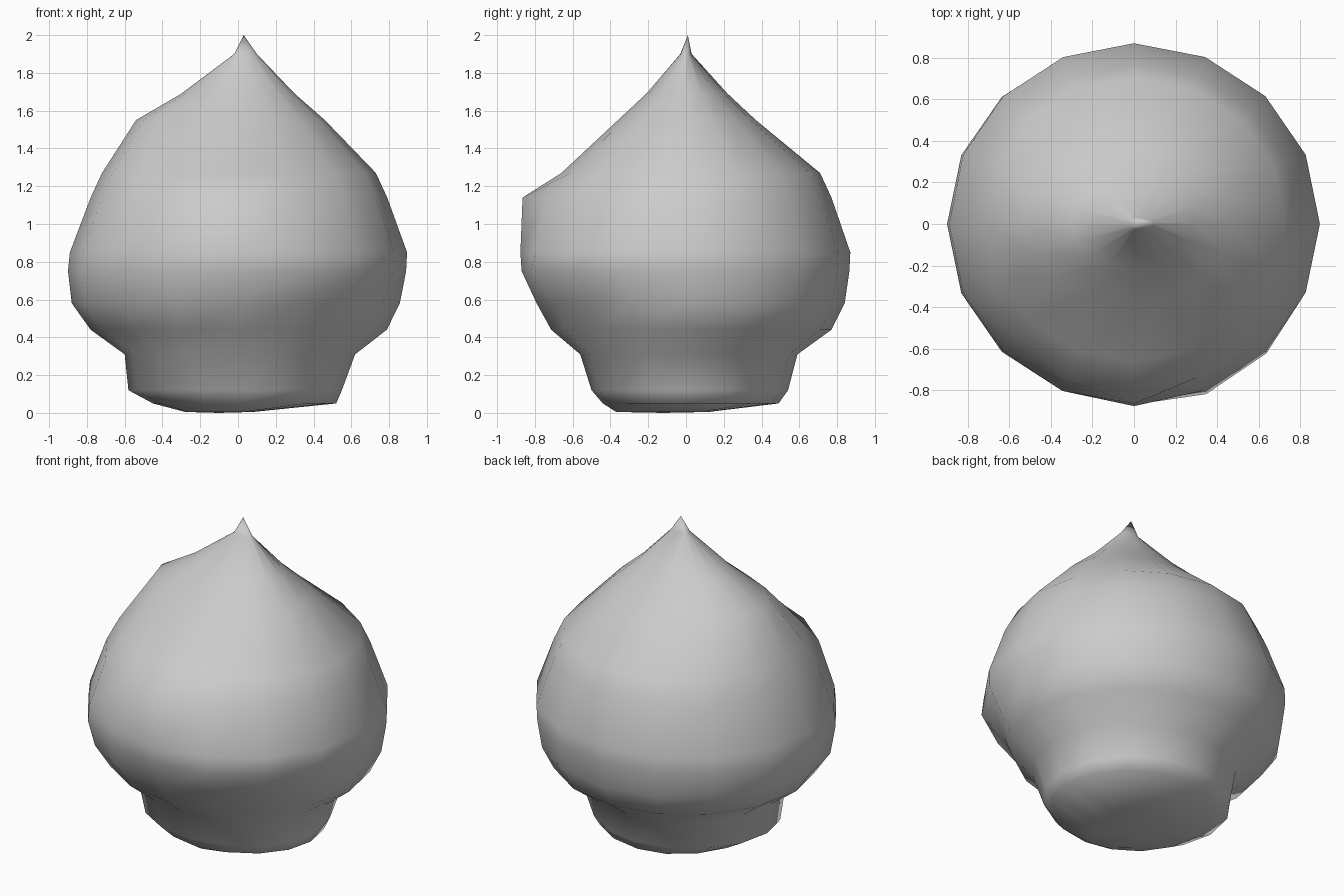
import bpy, bmesh, math

cube = bpy.data.objects.get("Cube")
if cube:
    bpy.data.objects.remove(cube, do_unlink=True)

# One plain grey material
grey = bpy.data.materials.new("plain grey")
grey.use_nodes = True
colour = (0.6, 0.6, 0.6, 1)
grey.diffuse_color = colour
grey.node_tree.nodes["Principled BSDF"].inputs["Base Color"].default_value = colour

SIDES = 16
# Profile rings: height, reach to -x, +x, -y, +y
RINGS = [
    (0.005, 0.28, 0.08, 0.37, 0.12),
    (0.05, 0.45, 0.52, 0.44, 0.49),
    (0.12, 0.58, 0.55, 0.50, 0.54),
    (0.31, 0.60, 0.62, 0.56, 0.59),
    (0.44, 0.78, 0.79, 0.72, 0.77),
    (0.58, 0.88, 0.86, 0.80, 0.84),
    (0.75, 0.90, 0.89, 0.87, 0.865),
    (0.85, 0.89, 0.895, 0.86, 0.87),
    (1.14, 0.78, 0.79, 0.79, 0.77),
    (1.27, 0.72, 0.73, 0.66, 0.71),
    (1.55, 0.54, 0.46, 0.36, 0.37),
    (1.69, 0.30, 0.30, 0.21, 0.22),
    (1.90, 0.02, 0.10, 0.03, 0.03),
]
# Uneven lumps: height, direction in degrees, spread, change of radius
LUMPS = [
    (1.14, -94, 18, 0.10),
    (0.85, -94, 25, 0.02),
    (0.58, -50, 28, -0.09),
    (0.44, -50, 28, -0.07),
    (0.75, -58, 14, 0.03),
]


def ring_point(ring, angle):
    """Point on an uneven oval ring, with the lumps added."""
    z, left, right, front, back = ring
    c, s = math.cos(angle), math.sin(angle)
    grow = 1.0
    for height, direction, spread, change in LUMPS:
        if height == z:
            gap = math.degrees(angle) - direction
            gap = (gap + 180) % 360 - 180
            grow += change * math.exp(-(gap / spread) ** 2)
    x = c * (right if c > 0 else left) * grow
    y = s * (back if s > 0 else front) * grow
    return x, y, z


# Pointed bulb body standing on its short neck
bm = bmesh.new()
loops = [[bm.verts.new(ring_point(r, math.tau * i / SIDES)) for i in range(SIDES)]
         for r in RINGS]
for low, high in zip(loops, loops[1:]):
    for i in range(SIDES):
        j = (i + 1) % SIDES
        bm.faces.new((low[i], low[j], high[j], high[i]))

# Flat underside and pointed tip
bottom = bm.verts.new((-0.1, -0.12, 0))
tip = bm.verts.new((0.03, 0.01, 2))
for i in range(SIDES):
    j = (i + 1) % SIDES
    bm.faces.new((loops[0][j], loops[0][i], bottom))
    bm.faces.new((loops[-1][i], loops[-1][j], tip))
bmesh.ops.recalc_face_normals(bm, faces=bm.faces)
for face in bm.faces:
    face.smooth = True

mesh = bpy.data.meshes.new("pointed_bulb")
bm.to_mesh(mesh)
bm.free()
mesh.materials.append(grey)
bulb = bpy.data.objects.new("pointed_bulb", mesh)
bpy.context.collection.objects.link(bulb)
